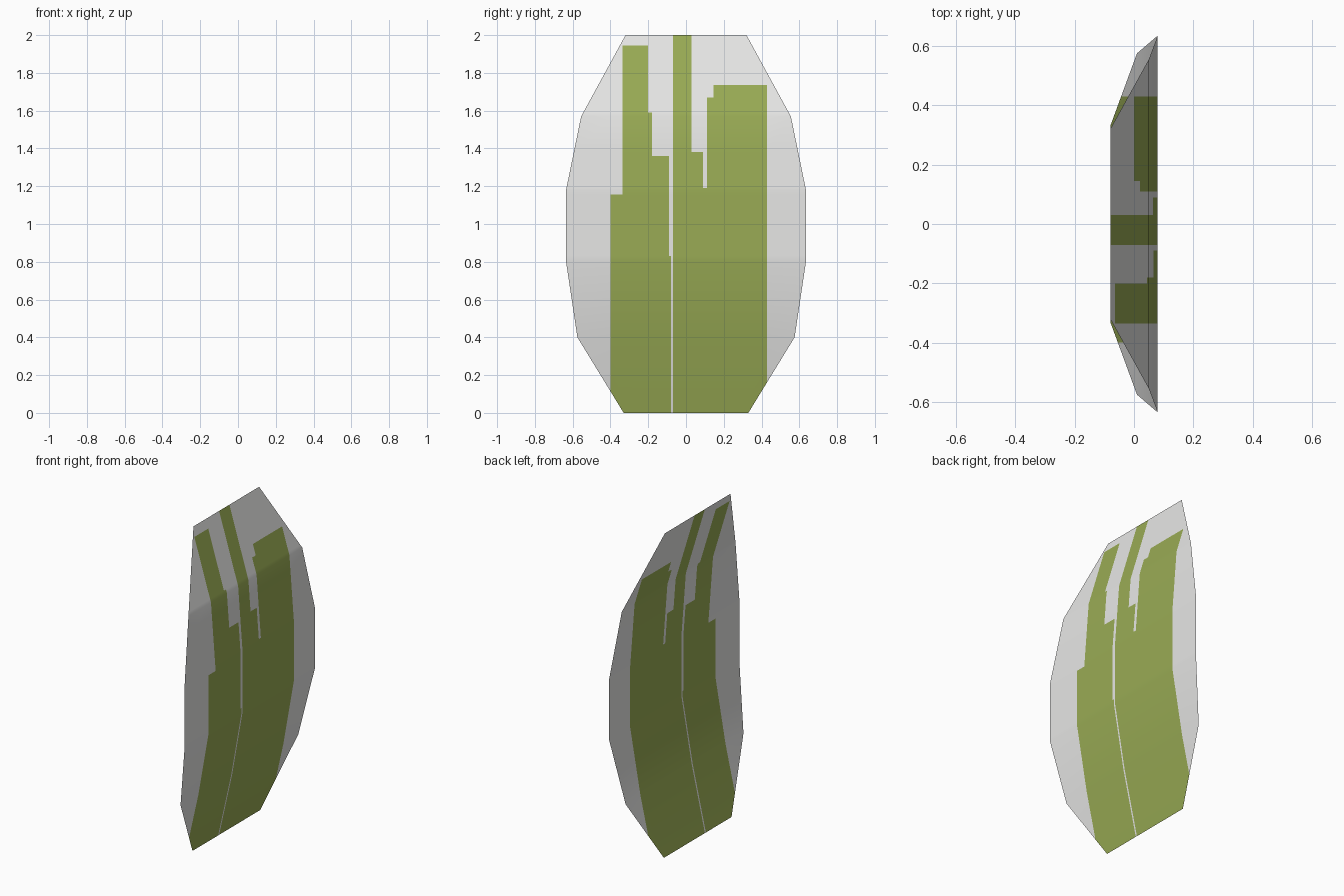
import bpy, bmesh
from mathutils import Vector

if "Cube" in bpy.data.objects:
    bpy.data.objects.remove(bpy.data.objects["Cube"])

# Curved card rows: (x, z, half width at lower/upper side)
ROWS = [(-0.08, 0.0, 0.33), (0.01, 0.4, 0.575), (0.08, 0.8, 0.635),
        (0.08, 1.18, 0.635), (0.05, 1.57, 0.555), (-0.08, 2.0, 0.32)]

# Green blades painted on the card: (y start, y end, top height)
BLADES = [(-0.40, -0.335, 1.155), (-0.335, -0.20, 1.945), (-0.20, -0.18, 1.59),
          (-0.18, -0.09, 1.36), (-0.09, -0.08, 0.83), (-0.07, 0.03, 2.01),
          (0.03, 0.09, 1.38), (0.09, 0.11, 1.19), (0.11, 0.145, 1.67),
          (0.145, 0.43, 1.735)]


def material(name, colour):
    m = bpy.data.materials.new(name)
    m.diffuse_color = (*colour, 1.0)
    m.use_nodes = True
    m.node_tree.nodes["Principled BSDF"].inputs["Base Color"].default_value = m.diffuse_color
    return m


# Bent sheet, one strip per row
bm = bmesh.new()
pairs = [(bm.verts.new((x, -w, z)), bm.verts.new((x, w, z))) for x, z, w in ROWS]
for (a, b), (c, d) in zip(pairs, pairs[1:]):
    bm.faces.new((a, b, d, c))


def cut(point, normal):
    bmesh.ops.bisect_plane(bm, geom=bm.verts[:] + bm.edges[:] + bm.faces[:],
                           dist=1e-5, plane_co=Vector(point), plane_no=Vector(normal))


# Cut along blade sides and tips
for y in sorted({v for b in BLADES for v in b[:2]}):
    cut((0, y, 0), (0, 1, 0))
for z in sorted({b[2] for b in BLADES if b[2] < 2}):
    cut((0, 0, z), (0, 0, 1))

# Colour the faces that lie inside a blade
for f in bm.faces:
    c = f.calc_center_median()
    f.material_index = int(any(y0 < c.y < y1 and c.z < top for y0, y1, top in BLADES))
    f.smooth = True

mesh = bpy.data.meshes.new("grass_card")
bm.to_mesh(mesh)
bm.free()
mesh.materials.append(material("pale grey", (0.8, 0.8, 0.79)))
mesh.materials.append(material("grass green", (0.32, 0.41, 0.09)))
bpy.context.collection.objects.link(bpy.data.objects.new("grass_card", mesh))
